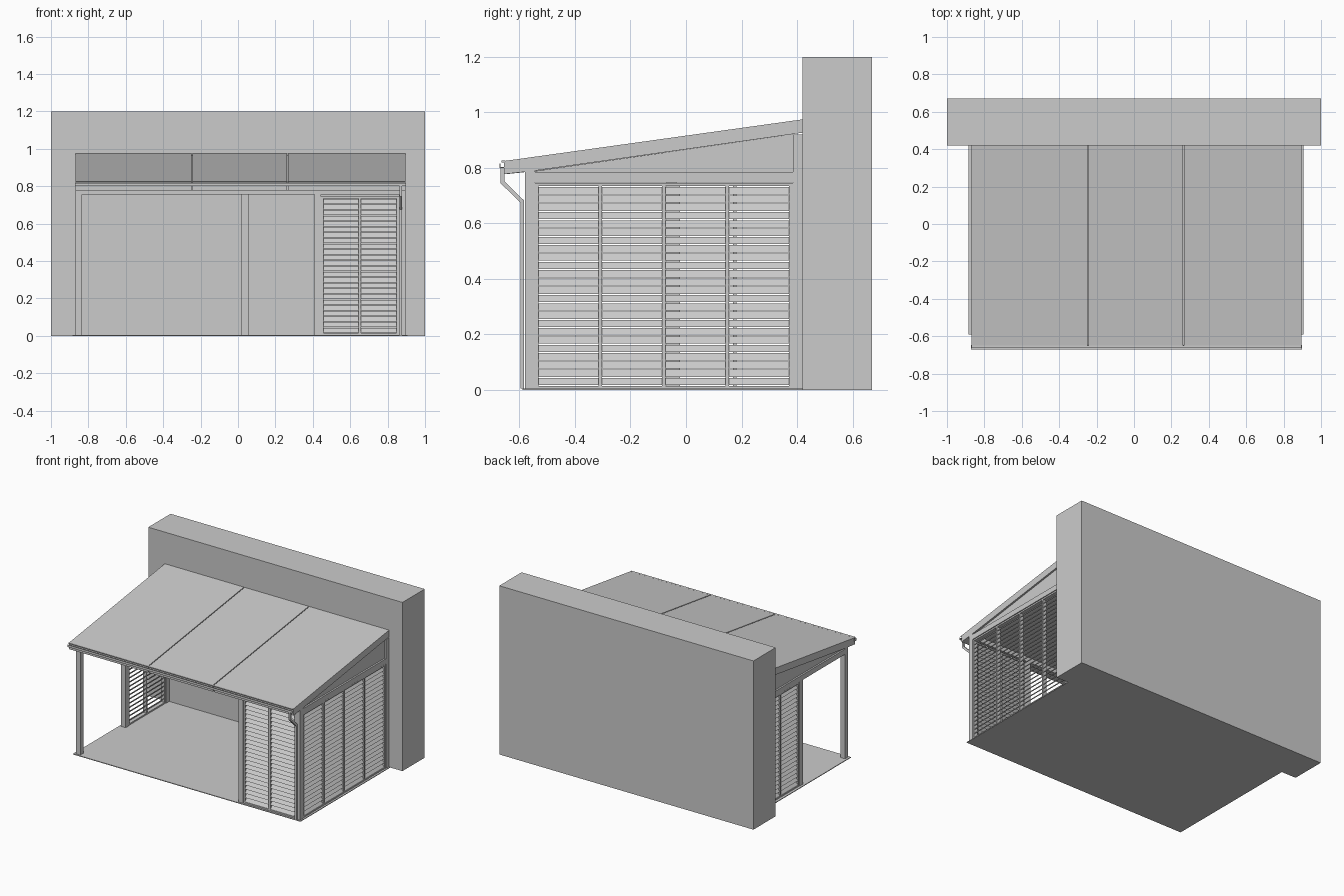
import bpy, math

cube = bpy.data.objects.get("Cube")
if cube:
    bpy.data.objects.remove(cube, do_unlink=True)

grey = bpy.data.materials.new("light grey")
grey.use_nodes = True
GREY = (0.6, 0.6, 0.6, 1)
grey.diffuse_color = GREY
grey.node_tree.nodes["Principled BSDF"].inputs["Base Color"].default_value = GREY


def mesh(name, verts, faces):
    me = bpy.data.meshes.new(name)
    me.from_pydata(verts, [], faces)
    me.materials.append(grey)
    ob = bpy.data.objects.new(name, me)
    bpy.context.collection.objects.link(ob)
    return ob


def prism(name, profile, x0, x1):
    """Extrude a counter-clockwise (y, z) profile from x0 to x1."""
    n = len(profile)
    verts = [(x, y, z) for x in (x0, x1) for y, z in profile]
    faces = [tuple(reversed(range(n))), tuple(range(n, 2 * n))]
    faces += [(i, (i + 1) % n, n + (i + 1) % n, n + i) for i in range(n)]
    return mesh(name, verts, faces)


def box(name, x0, x1, y0, y1, z0, z1):
    return prism(name, [(y0, z0), (y1, z0), (y1, z1), (y0, z1)], x0, x1)


def louvre_panel(name, centre, width, bays, turn):
    """Framed slats, outside towards local -y, then turned about z."""
    parts, half, top, rail, d = [], width / 2, 0.745, 0.013, 0.014
    pitch_x = (width - rail) / bays
    for i in range(bays + 1):
        x = -half + i * pitch_x
        parts.append(box(name + "_stile", x, x + rail, -d, d, 0.005, top))
    for z in (0.005, top - 0.01):
        parts.append(box(name + "_rail", -half, half, -d, d, z, z + 0.01))
    count, low = 24, 0.017
    step = (top - 0.01 - low) / count
    for b in range(bays):
        x = -half + b * pitch_x + rail
        for k in range(count):
            z = low + k * step
            # bottom edge leans outwards
            slat = [(-0.013, z), (-0.009, z), (0.013, z + 0.026), (0.009, z + 0.026)]
            parts.append(prism(name + "_slat", slat, x, x + pitch_x - rail))
    for p in parts:
        p.rotation_euler.z = turn
        p.location = (centre[0], centre[1], 0)


# House wall and floor slab
box("house_wall", -1, 1, 0.42, 0.67, 0, 1.2)
box("floor_slab", -0.885, 0.905, -0.59, 0.42, 0, 0.005)

# Posts
P = 0.035
for name, x, y in (("front_right_post", -0.87, -0.58), ("front_middle_post", 0.41, -0.58),
                   ("front_left_post", 0.86, -0.58), ("side_middle_post", -0.87, -0.07),
                   ("back_right_post", -0.87, 0.385), ("back_middle_post", 0.02, 0.385),
                   ("back_left_post", 0.86, 0.385)):
    box(name, x, x + P, y, y + P, 0.005, 0.755)

# Beams on the posts
box("front_beam", -0.87, 0.895, -0.58, -0.545, 0.755, 0.79)
box("back_beam", -0.87, 0.895, 0.385, 0.42, 0.755, 0.79)
for side, x in (("right", -0.87), ("left", 0.86)):
    box(side + "_side_beam", x, x + P, -0.545, 0.385, 0.748, 0.785)
    box(side + "_gable_post", x, x + P, 0.385, 0.42, 0.785, 0.92)
    gable = [(-0.57, 0.785), (0.385, 0.785), (0.385, 0.922)]
    prism(side + "_gable_infill", gable, x + 0.012, x + 0.023)

# Roof panels with narrow seams
roof = [(-0.655, 0.778), (-0.56, 0.788), (0.42, 0.927), (0.42, 0.975), (-0.655, 0.825)]
seams = [-0.87, -0.245, 0.265, 0.895]
for a, b in zip(seams, seams[1:]):
    prism("roof_panel", roof, a + 0.003 * (a > -0.8), b - 0.003 * (b < 0.8))
strip = [(y + 0.01, z - 0.008 * (z > 0.8)) for y, z in roof[:2]]
strip += [(0.42, 0.927), (0.42, 0.963), (-0.645, 0.815)]
for x in seams[1:3]:
    prism("seam_strip", strip, x - 0.004, x + 0.004)

# Gutter as an open channel, with a drip edge above
gutter = [(-0.672, 0.8), (-0.648, 0.8), (-0.648, 0.816), (-0.651, 0.816),
          (-0.651, 0.803), (-0.669, 0.803), (-0.669, 0.816), (-0.672, 0.816)]
prism("gutter", gutter, -0.872, 0.898)
box("drip_edge", -0.87, 0.895, -0.664, -0.65, 0.82, 0.826)

# Downpipe with a swan neck
pipe = [(-0.668, 0.803), (-0.668, 0.745), (-0.597, 0.675), (-0.597, 0.005),
        (-0.583, 0.005), (-0.583, 0.682), (-0.654, 0.752), (-0.654, 0.803)]
prism("downpipe", pipe, 0.864, 0.878)

# Louvred screens
louvre_panel("front_louvre", (0.652, -0.5625), 0.415, 2, 0)
louvre_panel("left_louvre", (0.8775, -0.08), 0.93, 4, math.pi / 2)
louvre_panel("right_louvre", (-0.8525, 0.175), 0.42, 2, -math.pi / 2)
